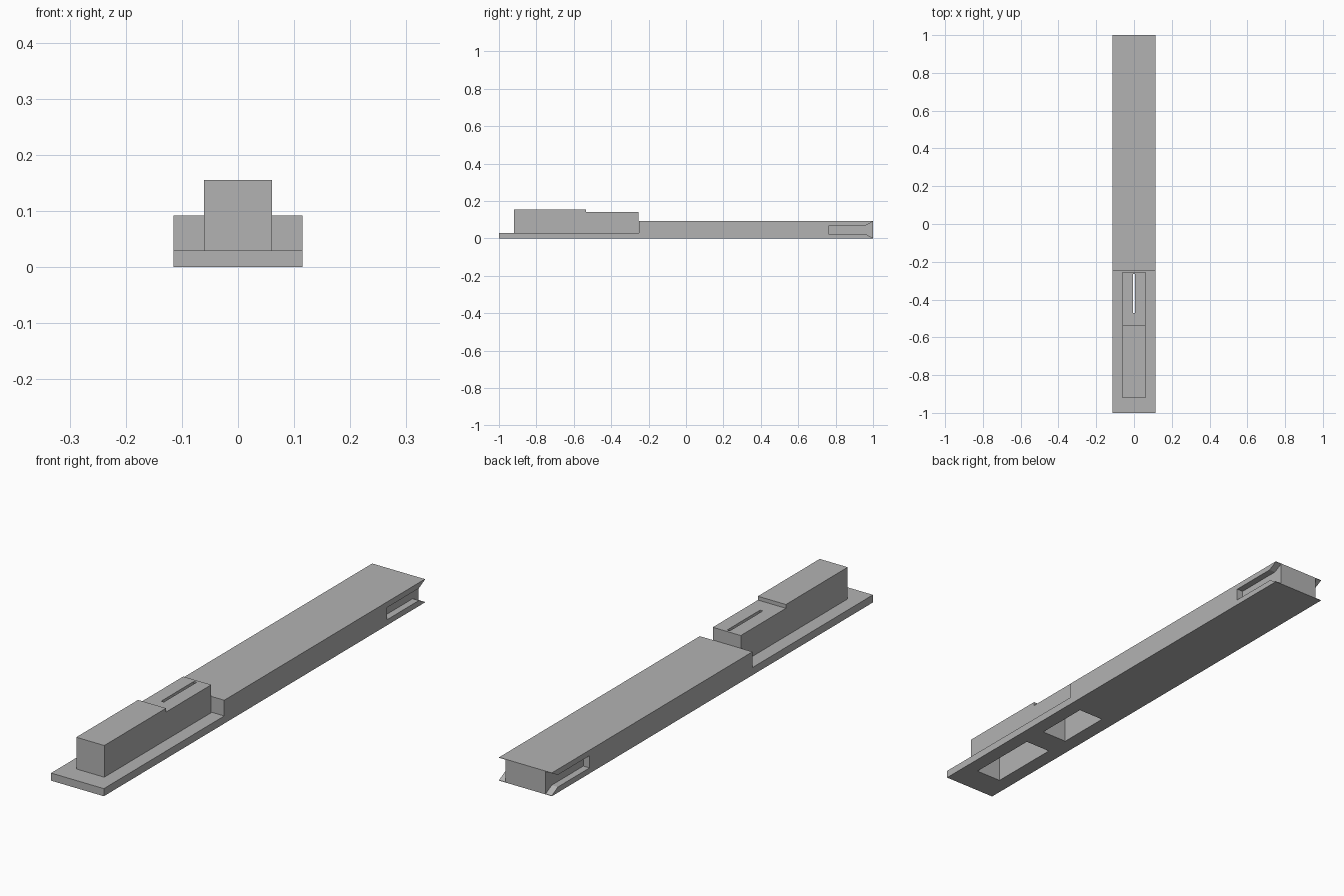
import bpy

cube = bpy.data.objects.get("Cube")
if cube:
    bpy.data.objects.remove(cube, do_unlink=True)

# Single matte grey
grey = bpy.data.materials.new("plain grey")
grey.use_nodes = True
colour = (0.45, 0.45, 0.45, 1)
grey.diffuse_color = colour
grey.node_tree.nodes["Principled BSDF"].inputs["Base Color"].default_value = colour


def prism(name, profile, x0, x1):
    """Extrude a (y, z) side profile, listed counter-clockwise, from x0 to x1."""
    n = len(profile)
    verts = [(x, y, z) for x in (x0, x1) for y, z in profile]
    faces = [tuple(reversed(range(n))), tuple(range(n, 2 * n))]
    faces += [(i, (i + 1) % n, n + (i + 1) % n, n + i) for i in range(n)]
    mesh = bpy.data.meshes.new(name)
    mesh.from_pydata(verts, [], faces)
    mesh.materials.append(grey)
    obj = bpy.data.objects.new(name, mesh)
    bpy.context.collection.objects.link(obj)
    return obj


def box_profile(y0, y1, z0, z1):
    return [(y0, z0), (y1, z0), (y1, z1), (y0, z1)]


def cut(target, cutter):
    mod = target.modifiers.new(cutter.name, 'BOOLEAN')
    mod.operation = 'DIFFERENCE'
    mod.solver = 'EXACT'
    mod.object = cutter
    cutter.hide_render = True
    cutter.display_type = 'WIRE'


HALF = 0.115      # half width of the long body
BLOCK = 0.061     # half width of the raised housing
BODY_TOP = 0.092

# Long body with a thin front shelf
body = prism("long_body", [(-1, 0), (1, 0), (1, BODY_TOP), (-0.25, BODY_TOP),
                           (-0.25, 0.03), (-1, 0.03)], -HALF, HALF)

# Stepped housing standing on the shelf
housing = prism("stepped_housing", [(-0.92, 0.03), (-0.254, 0.03), (-0.254, 0.14),
                                    (-0.535, 0.14), (-0.535, 0.155), (-0.92, 0.155)],
                -BLOCK, BLOCK)

# Hollows open at the underside, running up into the housing
for name, y0, y1, top in (("front_hollow_cutter", -0.885, -0.585, 0.14),
                          ("rear_hollow_cutter", -0.485, -0.262, 0.128)):
    hollow = prism(name, box_profile(y0, y1, -0.05, top), -0.056, 0.056)
    cut(body, hollow)
    cut(housing, hollow)

# Narrow slot through the lower step of the housing
slot = prism("slot_cutter", box_profile(-0.47, -0.265, 0.1, 0.2), -0.006, 0.006)
cut(housing, slot)

# Side grooves at the back end, flaring out towards the end face
groove = [(0.765, 0.022), (0.962, 0.022), (1, 0.002), (1.05, 0.002),
          (1.05, 0.09), (1, 0.09), (0.962, 0.07), (0.765, 0.07)]
for side, x0, x1 in (("right", -0.2, 0.027 - HALF), ("left", HALF - 0.027, 0.2)):
    cut(body, prism(side + "_groove_cutter", groove, x0, x1))
